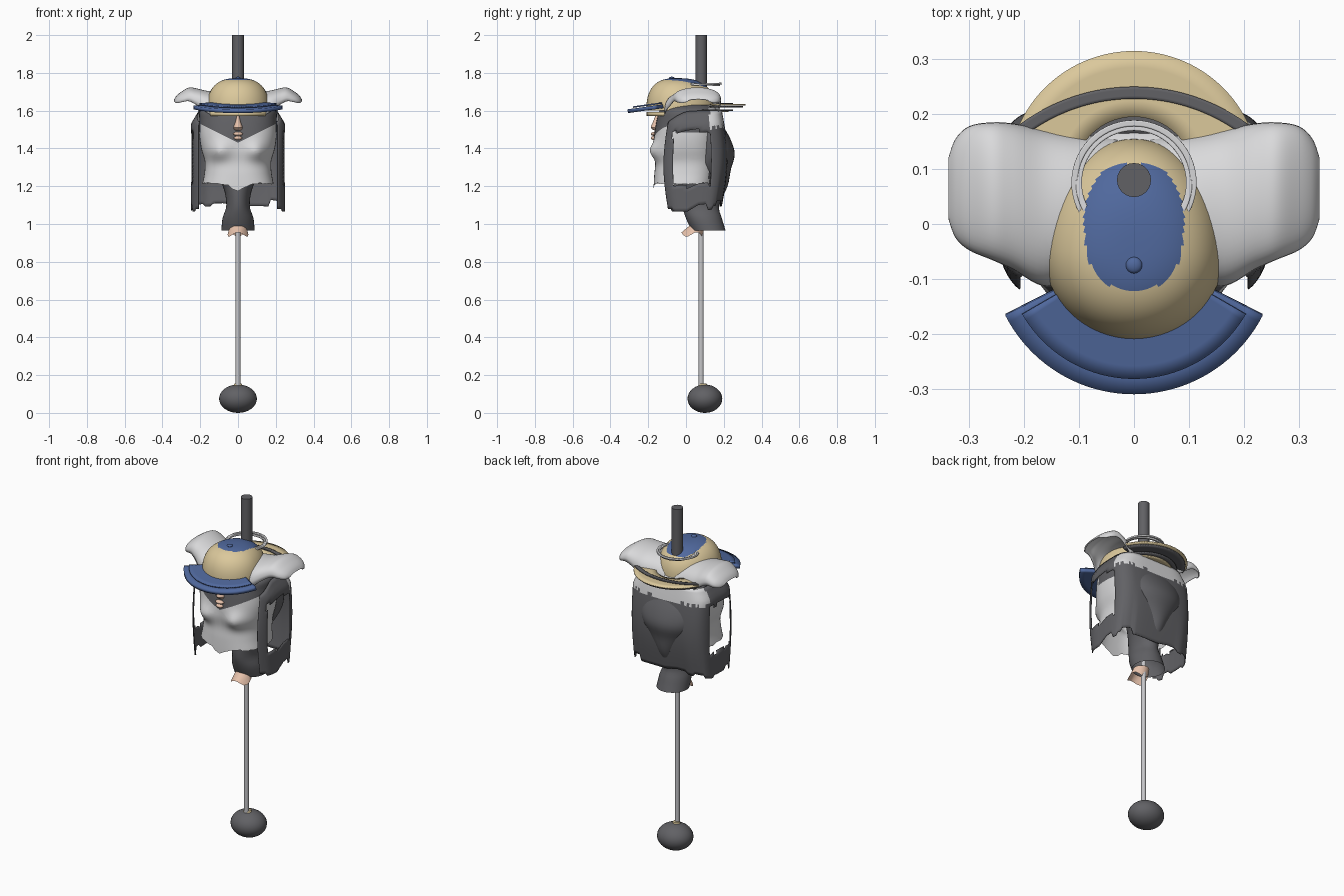
import bpy, bmesh, math, random
from math import sin, cos, pi, radians, copysign
from mathutils import Vector, Matrix

random.seed(4)
if "Cube" in bpy.data.objects:
    bpy.data.objects.remove(bpy.data.objects["Cube"])
parts = []


def material(name, *rgb):
    m = bpy.data.materials.new(name)
    m.use_nodes = True
    m.diffuse_color = (*rgb, 1)
    m.node_tree.nodes["Principled BSDF"].inputs["Base Color"].default_value = (*rgb, 1)
    return m


TAN = material("tan", .71, .58, .33)
BLUE = material("blue", .08, .14, .34)
DARK = material("charcoal", .12, .12, .13)
LIGHT = material("pale grey", .70, .70, .71)
STEEL = material("steel grey", .56, .56, .58)
SKIN = material("skin", .80, .54, .41)


def finish(name, bm, mats, rule=None, mirror=False, thick=0):
    """Turn a bmesh into an object, colouring faces by an optional rule."""
    bmesh.ops.remove_doubles(bm, verts=bm.verts, dist=.0001)
    bmesh.ops.recalc_face_normals(bm, faces=bm.faces)
    if rule:
        for f in bm.faces:
            f.material_index = rule(f.calc_center_median())
    me = bpy.data.meshes.new(name)
    bm.to_mesh(me)
    bm.free()
    for m in mats:
        me.materials.append(m)
    ob = bpy.data.objects.new(name, me)
    bpy.context.collection.objects.link(ob)
    if thick:
        ob.modifiers.new("thickness", "SOLIDIFY").thickness = thick
    if mirror:
        ob.modifiers.new("mirror", "MIRROR")
    parts.append(ob)


def grid(nu, nv, fn):
    """Sheet of nu x nv quads through fn(u, v), both from 0 to 1."""
    bm = bmesh.new()
    rows = [[bm.verts.new(fn(i / nu, j / nv)) for i in range(nu + 1)] for j in range(nv + 1)]
    for a, b in zip(rows, rows[1:]):
        for i in range(nu):
            bm.faces.new((a[i], a[i + 1], b[i + 1], b[i]))
    return bm


def stations(table, v):
    """Smooth curve through the rows of a table of cross-sections."""
    last = len(table) - 1
    i = min(int(v * last), last - 1)
    t = v * last - i
    rows = [table[min(max(i + k, 0), last)] for k in (-1, 0, 1, 2)]
    return [b + t / 2 * (c - a + t * (2 * a - 5 * b + 4 * c - d + t * (3 * (b - c) + d - a)))
            for a, b, c, d in zip(*rows)]


def power(c, e):
    return copysign(abs(c) ** e, c)


def ball(name, loc, size, mat, segs=32):
    bm = bmesh.new()
    bmesh.ops.create_uvsphere(bm, u_segments=segs, v_segments=segs // 2, radius=1,
                              matrix=Matrix.Translation(loc) @ Matrix.Diagonal((*size, 1)))
    finish(name, bm, [mat])


def rod(name, r1, r2, z1, z2, y, mat):
    bm = bmesh.new()
    bmesh.ops.create_cone(bm, cap_ends=True, segments=24, radius1=r1, radius2=r2, depth=z2 - z1,
                          matrix=Matrix.Translation((0, y, (z1 + z2) / 2)))
    finish(name, bm, [mat])


def crescent(name, cy, r_in, r_out, a0, a1, height, mat, thick=.008):
    """Curved brim whose height is a function of y."""
    def at(u, v):
        a, r = radians(a0 + (a1 - a0) * u), r_in + (r_out - r_in) * v
        y = cy + r * sin(a)
        return r * cos(a), y, height(y)
    finish(name, grid(40, 4, at), [mat], thick=thick)


# Stand: weight, collar and rods
ball("base_weight", (0, .10, .075), (.10, .092, .075), DARK)
rod("base_collar", .025, .018, .14, .156, .09, TAN)
rod("lower_rod", .013, .013, .14, 1.05, .08, STEEL)
rod("upper_rod", .031, .031, 1.70, 2.0, .08, DARK)


# Hat crown with a blue patch on top
def crown_at(u, v):
    a, b = u * 2 * pi, v * pi / 2
    r = power(cos(b), .75)
    y = sin(a) * (.16 if sin(a) < 0 else .205)
    return .165 * r * cos(a), -.05 + r * y, 1.60 + .172 * power(sin(b), .8)


finish("hat_crown", grid(64, 40, crown_at), [TAN, BLUE],
       lambda c: abs(c.x / .09) ** 2.5 + abs((c.y + .005) / .115) ** 2.5 < 1 and c.z > 1.7)
ball("crown_button", (0, -.075, 1.772), (.015, .015, .008), BLUE, 16)
crescent("hat_band", -.045, .10, .163, 0, 360, lambda y: 1.592, TAN, .02)

# Front visor in two layers
crescent("visor", -.047, .15, .263, -153, -27, lambda y: 1.607 + .14 * (y + .31), BLUE, .02)
crescent("visor_top", -.047, .14, .235, -150, -30, lambda y: 1.619 + .14 * (y + .31), BLUE)

# Rear brim: stacked crescents
crescent("rear_brim", .085, .11, .23, 22, 158, lambda y: 1.635, TAN)
crescent("rear_brim_stripe", -.10, .328, .35, 53, 127, lambda y: 1.641, DARK, .006)
crescent("rear_brim_lining", .08, .13, .222, 20, 160, lambda y: 1.624, DARK)
crescent("rear_under_brim", .06, .10, .19, 8, 172, lambda y: 1.607, DARK)
crescent("rear_under_trim", .06, .10, .165, 20, 160, lambda y: 1.599, TAN, .006)

# Open ring around the upper rod
for k, (r, slope) in enumerate([(.114, .04), (.106, -.05)]):
    crescent("ring_%d" % (k + 1), .075, r - .011, r, -38, 218,
             lambda y, s=slope: 1.744 + s * (y - .08), LIGHT, .009)

# Shoulder sleeves: arched shells, open below (x, centre y, half depth, top, hem)
SLEEVE = [(.03, .04, .12, 1.68, 1.56), (.10, .03, .135, 1.70, 1.56), (.165, .03, .143, 1.705, 1.59),
          (.22, .05, .133, 1.718, 1.63), (.26, .06, .125, 1.722, 1.65), (.30, .065, .113, 1.70, 1.645),
          (.325, .065, .09, 1.68, 1.64), (.338, .065, .055, 1.66, 1.648)]


def sleeve_at(u, v):
    x, cy, d, top, hem = stations(SLEEVE, v)
    return x, cy - d * cos(u * pi), hem + (top - hem) * power(sin(u * pi), .65)


finish("sleeve", grid(24, 35, sleeve_at), [LIGHT], mirror=True, thick=.004)

# Chest shell: height, half width, front and back
CHEST = [(1.215, .188, -.172, .15), (1.27, .178, -.168, .16), (1.33, .176, -.162, .17),
         (1.40, .195, -.168, .175), (1.47, .205, -.168, .18), (1.55, .205, -.155, .18),
         (1.60, .20, -.14, .17), (1.63, .15, -.11, .14)]
hem_drop = [random.uniform(-.006, .005) for _ in range(64)]


def chest_at(u, v):
    z, w, front, back = stations(CHEST, v)
    a = u * 2 * pi
    x, y = w * power(cos(a), .8), (front + back) / 2 + (back - front) / 2 * power(sin(a), .8)
    if y < 0:
        y -= .036 * math.exp(-((abs(x) - .10) / .055) ** 2 - ((z - 1.385) / .05) ** 2)
        z -= .035 * math.exp(-(x / .05) ** 2) * (1 - v) ** 8
    if v == 0:
        z += hem_drop[int(u * 64) % 64]
    return x, y, z


def chest_colour(c):
    if c.y > .12:
        return int(c.z < 1.48)
    if c.y < -.06:
        return int(c.z > 1.43 + .5 * abs(c.x))
    return int(c.z > 1.49)


bm = grid(64, 42, chest_at)
for side in (-1, 1):
    bmesh.ops.bisect_plane(bm, geom=bm.verts[:] + bm.edges[:] + bm.faces[:],
                           plane_co=(0, 0, 1.43), plane_no=Vector((side * .5, 0, -1)).normalized())
finish("chest", bm, [LIGHT, DARK], chest_colour)

# Nose and lips
NOSE = [(1.575, .006, .006), (1.54, .014, .02), (1.51, .026, .032), (1.495, .016, .012)]


def nose_at(u, v):
    z, w, d = stations(NOSE, v)
    return w * cos(u * 2 * pi), -.155 + d * sin(u * 2 * pi), z


finish("nose", grid(12, 6, nose_at), [SKIN])
for name, z, w in (("upper_lip", 1.477, .026), ("lower_lip", 1.455, .022)):
    ball(name, (0, -.168, z), (w, .018, .011), SKIN, 16)

# Cape: squarish sheet around sides and back, ragged hem, open at the sides, pale yoke behind
ragged = [random.choice((0, .015, .035)) for _ in range(20)]


def cape_at(u, v):
    a = radians(-42 + 264 * u)
    hem = 1.065 + ragged[int(u * 59.9) // 3] + .03 * max(sin(a), 0)
    top = 1.60 + .09 * min(sin(a), 0)
    z = hem + (top - hem) * v
    square = .6 if sin(a) < 0 else .45
    depth = .16 + .03 * sin(pi * v)
    w = .25 - .6 * max(z - 1.53, 0)
    return w * power(cos(a), square), .03 + depth * power(sin(a), square), z


def cape_colour(c):
    return int(c.y > .125 and c.z > 1.51 + random.uniform(-.015, .015))


bm = grid(60, 26, cape_at)
gone = [f for f in bm.faces if -.07 < f.calc_center_median().y < .13
        and 1.21 < f.calc_center_median().z < 1.49]
bmesh.ops.delete(bm, geom=gone, context="FACES")
finish("cape", bm, [DARK, LIGHT], cape_colour, thick=.004)

# Back body tapering to a single leg: height, half width, front, back
BODY = [(.965, .088, .03, .21), (1.03, .082, .0, .19), (1.10, .062, -.02, .175),
        (1.20, .08, -.02, .22), (1.29, .14, .0, .238), (1.37, .175, .03, .258),
        (1.45, .185, .04, .235), (1.53, .17, .04, .19)]


def body_at(u, v):
    z, w, front, back = stations(BODY, v)
    a = u * 2 * pi
    return w * cos(a), (front + back) / 2 + (back - front) / 2 * sin(a), z


finish("body", grid(32, 28, body_at), [DARK])


# Bare ankle with a forward flap
def ankle_at(u, v):
    a = u * 2 * pi
    r = .055 - .012 * v
    return r * cos(a), .03 + .03 * v + r * sin(a), .945 + .045 * v + .012 * sin(3 * a) * (1 - v)


finish("ankle", grid(18, 3, ankle_at), [SKIN])

# Smooth shading with sharp edges kept
bpy.ops.object.select_all(action="DESELECT")
for ob in parts:
    ob.select_set(True)
bpy.context.view_layer.objects.active = parts[0]
bpy.ops.object.shade_smooth_by_angle(angle=radians(40))
